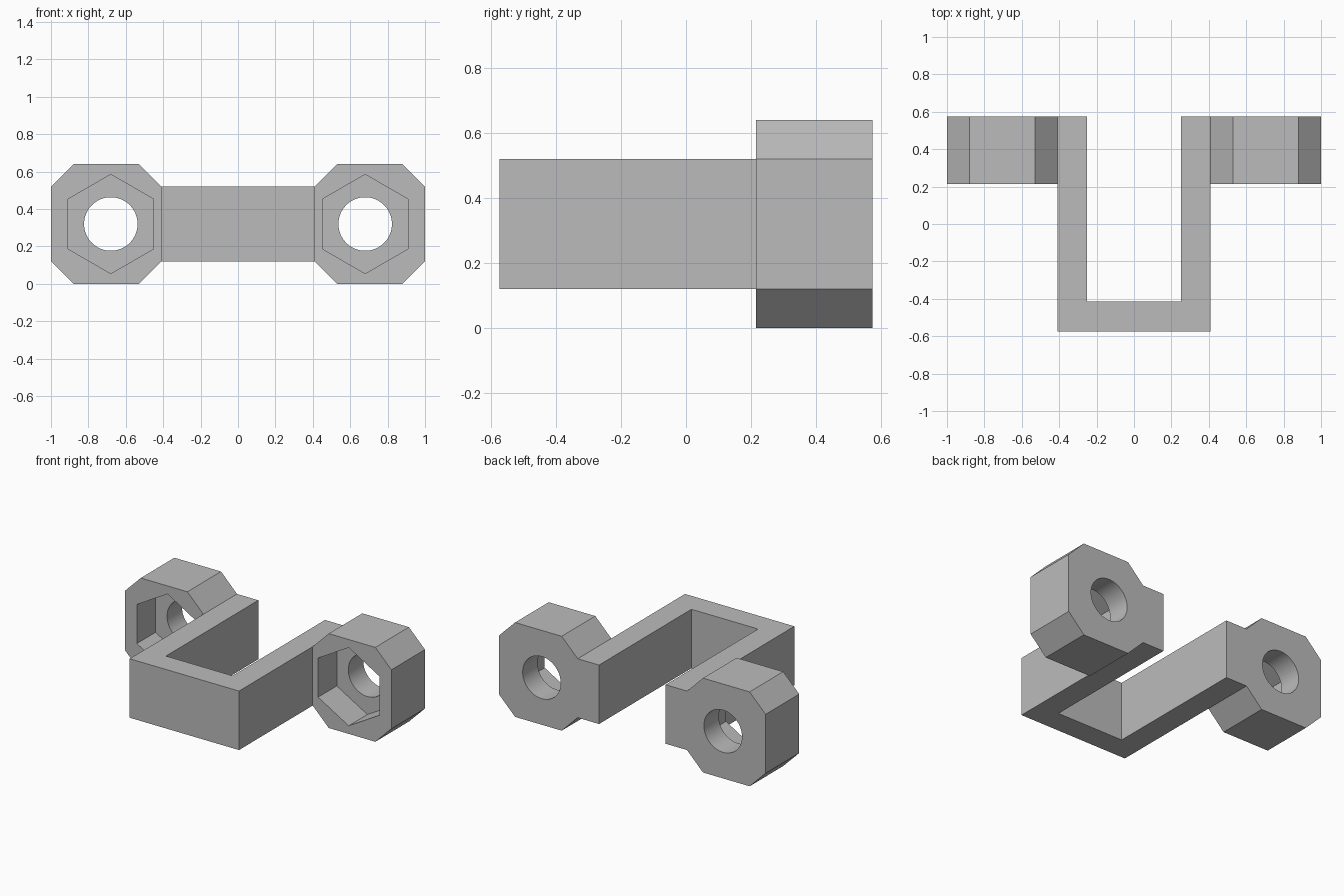
import bpy
import bmesh
from math import cos, sin, pi

cube = bpy.data.objects.get("Cube")
if cube:
    bpy.data.objects.remove(cube, do_unlink=True)

GREY = (0.5, 0.5, 0.5, 1)
grey = bpy.data.materials.new("plain grey")
grey.use_nodes = True
grey.diffuse_color = GREY
grey.node_tree.nodes["Principled BSDF"].inputs["Base Color"].default_value = GREY

MID_Z = 0.32      # height of the bolt axis
BACK = 0.575      # rear plane
LUG_FRONT = 0.215
ARM_X = 0.41      # outer face of each arm
HOLE_X = 0.68


def prism(name, points, offset):
    """Extrude a flat outline along offset into a closed solid."""
    bm = bmesh.new()
    face = bm.faces.new([bm.verts.new(p) for p in points])
    moved = bmesh.ops.extrude_face_region(bm, geom=[face])["geom"]
    bmesh.ops.translate(bm, vec=offset,
                        verts=[v for v in moved if isinstance(v, bmesh.types.BMVert)])
    bmesh.ops.recalc_face_normals(bm, faces=bm.faces)
    mesh = bpy.data.meshes.new(name)
    bm.to_mesh(mesh)
    bm.free()
    mesh.materials.append(grey)
    obj = bpy.data.objects.new(name, mesh)
    bpy.context.collection.objects.link(obj)
    return obj


def polygon(x, y, radius, sides):
    """Regular polygon facing along y with a corner straight up."""
    return [(x + radius * sin(2 * pi * i / sides), y,
             MID_Z + radius * cos(2 * pi * i / sides)) for i in range(sides)]


def cut(target, cutter):
    mod = target.modifiers.new("cut", "BOOLEAN")
    mod.operation = "DIFFERENCE"
    mod.solver = "EXACT"
    mod.object = cutter
    cutter.hide_render = True
    bpy.context.view_layer.objects.active = target
    bpy.ops.object.modifier_apply(modifier=mod.name)
    bpy.data.objects.remove(cutter, do_unlink=True)


# U-shaped bracket
half = [(ARM_X, -BACK), (ARM_X, BACK), (0.25, BACK), (0.25, -0.415)]
outline = half + [(-x, y) for x, y in reversed(half)]
prism("bracket", [(x, y, 0.12) for x, y in outline], (0, 0, 0.4))

# Eight-sided lugs with a nut pocket in front and a round bolt hole
for side, name in ((1, "left_lug"), (-1, "right_lug")):
    quarter = [(ARM_X, 0.2), (0.53, MID_Z), (0.88, MID_Z), (1, 0.2)]
    ring = quarter + [(x, -z) for x, z in reversed(quarter)]
    lug = prism(name, [(side * x, LUG_FRONT, MID_Z + z) for x, z in ring],
                (0, BACK - LUG_FRONT, 0))
    cut(lug, prism("pocket_cutter", polygon(side * HOLE_X, LUG_FRONT - 0.1, 0.265, 6),
                   (0, 0.3, 0)))
    cut(lug, prism("hole_cutter", polygon(side * HOLE_X, LUG_FRONT - 0.1, 0.143, 64),
                   (0, 0.6, 0)))
    # Smooth bore, sharp edges elsewhere
    bpy.ops.object.select_all(action="DESELECT")
    lug.select_set(True)
    bpy.context.view_layer.objects.active = lug
    bpy.ops.object.shade_smooth_by_angle()
